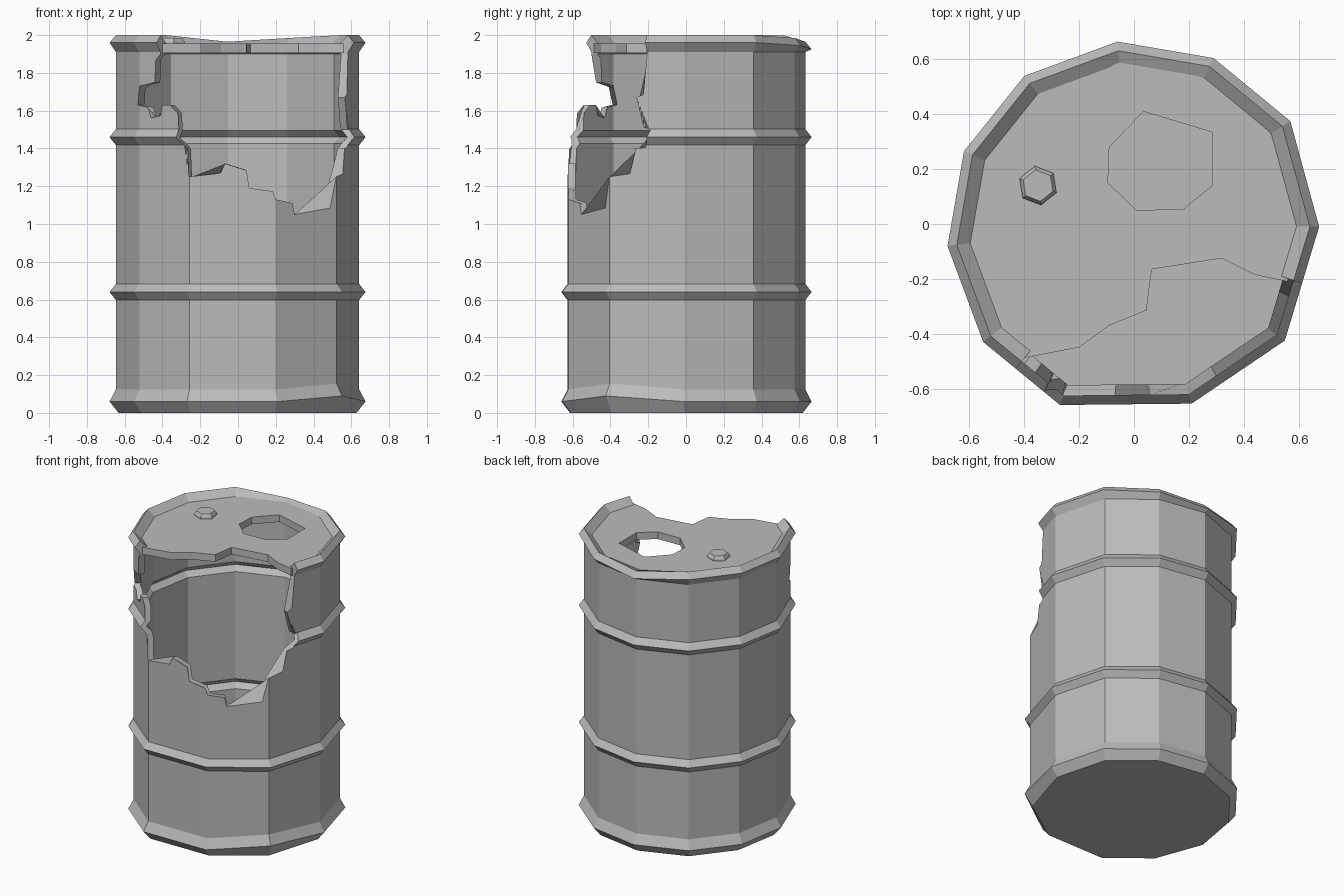
import bpy, bmesh
from math import cos, sin, pi

cube = bpy.data.objects.get("Cube")
if cube:
    bpy.data.objects.remove(cube)

steel = bpy.data.materials.new("grey steel")
steel.use_nodes = True
GREY = (0.5, 0.5, 0.5, 1)
steel.diffuse_color = GREY
steel.node_tree.nodes["Principled BSDF"].inputs["Base Color"].default_value = GREY

# Uneven eleven-sided plan of the drum, clockwise from the back
PLAN = [(-.06, .665), (.29, .605), (.57, .375), (.675, -.01), (.55, -.425), (.21, -.655),
        (-.27, -.66), (-.55, -.43), (-.68, -.08), (-.62, .265), (-.40, .54)]
BODY = 0.95    # wall scale relative to the ribs
INNER = 0.89   # inner wall scale


def loft(name, rings):
    """Closed solid skinned through rings of equal length, capped at both ends."""
    bm = bmesh.new()
    loops = [[bm.verts.new(p) for p in ring] for ring in rings]
    for a, b in zip(loops, loops[1:]):
        for i in range(len(a)):
            j = (i + 1) % len(a)
            bm.faces.new((a[i], a[j], b[j], b[i]))
    bm.faces.new(loops[0])
    bm.faces.new(loops[-1])
    bmesh.ops.recalc_face_normals(bm, faces=bm.faces)
    mesh = bpy.data.meshes.new(name)
    bm.to_mesh(mesh)
    bm.free()
    mesh.materials.append(steel)
    obj = bpy.data.objects.new(name, mesh)
    bpy.context.collection.objects.link(obj)
    return obj


def prism(name, outline, low, high):
    return loft(name, [[(x, y, z) for x, y in outline] for z in (low, high)])


def cut(obj, cutter):
    cutter.hide_render = True
    mod = obj.modifiers.new("cut", 'BOOLEAN')
    mod.operation = 'DIFFERENCE'
    mod.solver = 'EXACT'
    mod.object = cutter
    bpy.context.view_layer.objects.active = obj
    bpy.ops.object.modifier_apply(modifier=mod.name)
    bpy.data.objects.remove(cutter)


# Drum shell: outer profile going up, rolled rim, inner profile going down
def rib(z, scale, half):
    return [(scale, z - half), (scale + .05, z), (scale, z + half)]


outer = [(.93, 0), (1, .06), (BODY, .125)] + rib(.64, BODY, .043) + rib(1.46, BODY, .043)
outer += [(BODY, 1.91), (1, 1.96), (.95, 2)]
inner = [(.87, 1.95), (.87, 1.91), (INNER, 1.9)]
inner += rib(1.46, INNER, .035)[::-1] + rib(.64, INNER, .035)[::-1] + [(INNER, .05)]

rim_dent = {0: -.035, 1: -.015}
foot_dent = {4: .03}
rings = []
for scale, height in outer + inner:
    ring = []
    for i, (x, y) in enumerate(PLAN):
        z = height
        if z > 1.955:
            z += rim_dent.get(i, 0)
        if .055 < z < .13:
            z += foot_dent.get(i, 0)
        ring.append((x * scale, y * scale, z))
    rings.append(ring)
shell = loft("drum_shell", rings)


# Torn opening in the front wall, as x and z on the outer surface
def wall_y(x):
    front = [PLAN[i] for i in (8, 7, 6, 5, 4, 3)]
    for (x0, y0), (x1, y1) in zip(front, front[1:]):
        if x <= x1 * BODY:
            return BODY * y0 + (x - BODY * x0) * (y1 - y0) / (x1 - x0)


TEAR = [(-.40, 2.2), (-.41, 1.9), (-.44, 1.75), (-.53, 1.63), (-.46, 1.56), (-.40, 1.63),
        (-.36, 1.63), (-.31, 1.45), (-.26, 1.25), (-.07, 1.32), (.06, 1.19), (.2, 1.13),
        (.3, 1.05), (.52, 1.25), (.564, 1.4), (.588, 1.5), (.565, 1.67), (.582, 1.9), (.582, 2.2)]


def tear_ring(depth):
    return [(-x * depth / wall_y(x), -depth, z) for x, z in TEAR]


cut(shell, loft("wall_tear_cutter", [tear_ring(.1), tear_ring(2)]))

# Lid with a ragged front edge and a hole
lid_outline = [(PLAN[i][0] * .885, PLAN[i][1] * .885) for i in (3, 2, 1, 0, 10, 9, 8, 7)]
lid_outline += [(-.41, -.49), (-.2, -.45), (-.09, -.37), (.045, -.315), (.065, -.165),
                (.32, -.125), (.44, -.185), (.56, -.21)]
lid = prism("lid", lid_outline, 1.905, 1.955)
hole = [(-.09, .28), (.035, .41), (.285, .335), (.285, .14), (.18, .055), (.01, .05), (-.095, .15)]
cut(lid, prism("lid_hole_cutter", hole, 1.8, 2.1))


# Hexagonal filler plug
def hexagon(radius, z):
    return [(-.35 + radius * cos(pi * (k / 3 + .55)), .14 + radius * sin(pi * (k / 3 + .55)), z)
            for k in range(6)]


loft("filler_plug", [hexagon(.072, 1.95), hexagon(.072, 1.965), hexagon(.058, 1.985)])
